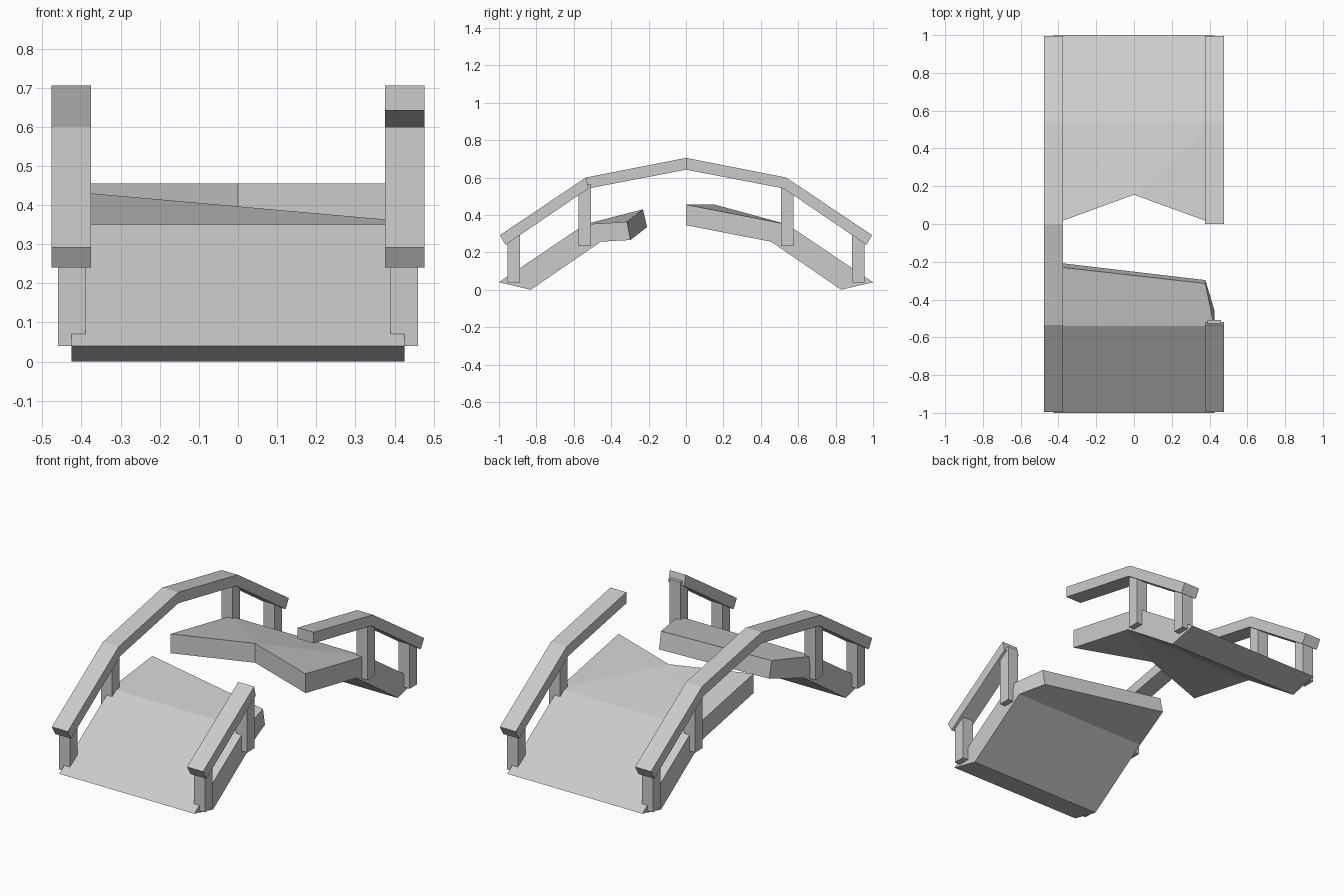
import bpy, bmesh

if "Cube" in bpy.data.objects:
    bpy.data.objects.remove(bpy.data.objects["Cube"])

def make(name, verts, faces):
    me = bpy.data.meshes.new(name)
    me.from_pydata(verts, [], faces)
    bm = bmesh.new()
    bm.from_mesh(me)
    bmesh.ops.recalc_face_normals(bm, faces=bm.faces)
    bm.to_mesh(me)
    bm.free()
    ob = bpy.data.objects.new(name, me)
    bpy.context.collection.objects.link(ob)
    return ob

def loft(name, rings):
    """Join four-sided rings (x, y, z) into a closed bar."""
    n = len(rings)
    faces = [(0, 1, 2, 3), tuple(4 * (n - 1) + i for i in range(4))]
    for k in range(n - 1):
        for i in range(4):
            j = (i + 1) % 4
            faces.append((4*k + i, 4*k + j, 4*k + 4 + j, 4*k + 4 + i))
    return make(name, [v for r in rings for v in r], faces)

def ring(x0, x1, top, bot):
    return [(x0, *top), (x1, *top), (x1, *bot), (x0, *bot)]

HW = 0.425                                  # deck half width
END_T, END_B = (1, 0.04), (0.83, 0.0)       # foot of the ramp
KINK_T, KINK_B = (0.54, 0.35), (0.455, 0.257)
flip = lambda p: (-p[0], p[1])

# front deck half, snapped off with a slanted, twisted end
broken = [(-0.378, -0.23, 0.43), (0.378, -0.315, 0.363),
          (0.378, -0.297, 0.266), (-0.378, -0.208, 0.335)]
loft("front_deck", [ring(-HW, HW, flip(END_T), flip(END_B)),
                    ring(-HW, HW, flip(KINK_T), flip(KINK_B)), broken])

# back deck half, with a V-shaped break in the middle
v = ring(-HW, HW, END_T, END_B) + ring(-HW, HW, KINK_T, KINK_B) \
    + ring(-HW, HW, (0, 0.455), (0, 0.345)) + [(0, 0.155, 0.455), (0, 0.155, 0.345)]
make("back_deck", v, [
    (0, 1, 2, 3), (0, 1, 5, 4), (1, 2, 6, 5), (2, 3, 7, 6), (3, 0, 4, 7),
    (5, 6, 10, 9), (4, 7, 11, 8),
    (4, 5, 12), (4, 12, 8), (5, 9, 12),
    (7, 6, 13), (7, 13, 11), (6, 10, 13),
    (8, 12, 13, 11), (12, 9, 10, 13)])

# handrails: left one whole, right one missing its front middle section
half = [((0.995, 0.292), (0.965, 0.24)), ((0.535, 0.6), (0.52, 0.542))]
mid = [((0, 0.705), (0, 0.642))]
front = [(flip(t), flip(b)) for t, b in half]

def rail(name, side, pts):
    x0, x1 = sorted((side * 0.376, side * 0.476))
    loft(name, [ring(x0, x1, t, b) for t, b in pts])

rail("left_rail", -1, front + mid + half[::-1])
rail("right_front_rail", 1, front)
rail("right_back_rail", 1, mid + half[::-1])

# posts
for sx, side in ((-1, "left"), (1, "right")):
    for sy, end in ((-1, "front"), (1, "back")):
        for kind, y, z0, z1 in (("inner", 0.541, 0.235, 0.565), ("outer", 0.923, 0.04, 0.3)):
            x, yc = sx * 0.425, sy * y - (0.002 if kind == "outer" else 0) * sy
            loft(f"{side}_{end}_{kind}_post", [
                [(x + a * 0.035, yc + b * 0.034, z)
                 for a, b in ((-1, -1), (1, -1), (1, 1), (-1, 1))] for z in (z0, z1)])
            # outer posts lean nearer the ramp foot; all share one section
            if kind == "outer":
                bpy.data.objects[f"{side}_{end}_{kind}_post"].location.y = -0.014 * sy * 0
